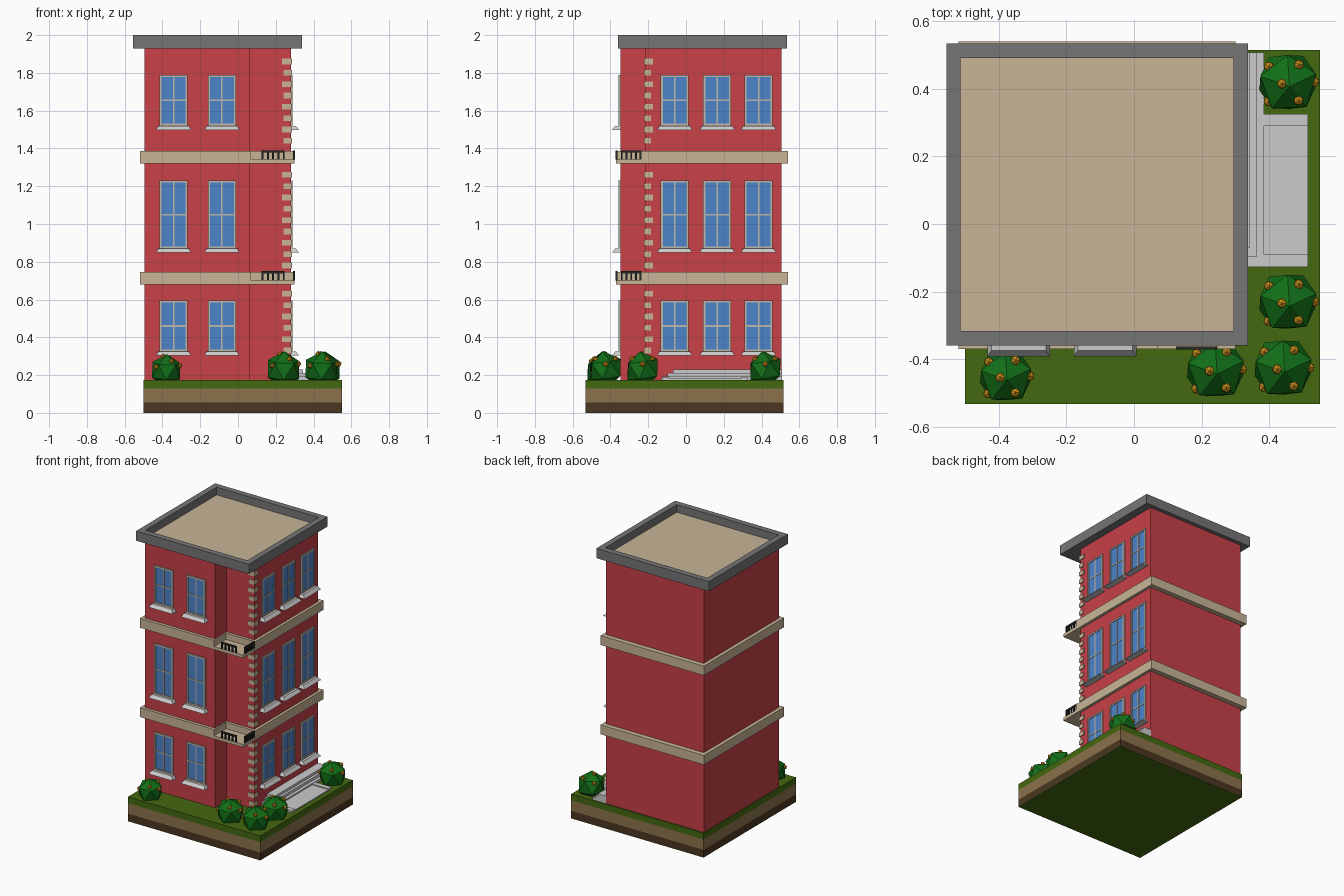
import bpy, bmesh, math
from mathutils import Matrix, Vector

if "Cube" in bpy.data.objects:
    bpy.data.objects.remove(bpy.data.objects["Cube"])


def material(name, r, g, b):
    m = bpy.data.materials.new(name)
    m.diffuse_color = (r, g, b, 1)
    m.use_nodes = True
    m.node_tree.nodes["Principled BSDF"].inputs["Base Color"].default_value = m.diffuse_color
    return m


BRICK = material("brick", .58, .052, .065)
STONE = material("sandstone", .58, .46, .31)
ROOF = material("roof_grey", .18, .18, .18)
GLASS = material("glass", .075, .23, .6)
FRAME = material("frame", .52, .48, .40)
GRASS = material("grass", .058, .14, .005)
SOIL = material("soil", .26, .17, .07)
DIRT = material("dirt", .07, .037, .015)
LEAF = material("leaf", .006, .16, .009)
FLOWER = material("flower", .6, .28, .01)
IRON = material("iron", .02, .02, .02)


def finish(name, bm, *mats):
    bmesh.ops.recalc_face_normals(bm, faces=bm.faces)
    mesh = bpy.data.meshes.new(name)
    bm.to_mesh(mesh)
    bm.free()
    for m in mats:
        if m:
            mesh.materials.append(m)
    ob = bpy.data.objects.new(name, mesh)
    bpy.context.collection.objects.link(ob)
    return ob


def boxes(name, mat, items):
    """One object made of boxes given as (x0, x1, y0, y1, z0, z1)."""
    bm = bmesh.new()
    for x0, x1, y0, y1, z0, z1 in items:
        mid = Vector((x0 + x1, y0 + y1, z0 + z1)) / 2
        size = Matrix.Diagonal((x1 - x0, y1 - y0, z1 - z0, 1))
        bmesh.ops.create_cube(bm, size=1, matrix=Matrix.Translation(mid) @ size)
    return finish(name, bm, mat)


def prism(name, mat, pts, z0, z1):
    bm = bmesh.new()
    face = bm.faces.new([bm.verts.new((x, y, z0)) for x, y in pts])
    new = bmesh.ops.extrude_face_region(bm, geom=[face])["geom"]
    bmesh.ops.translate(bm, vec=(0, 0, z1 - z0),
                        verts=[v for v in new if isinstance(v, bmesh.types.BMVert)])
    return finish(name, bm, mat)


# Layered ground plot, with a green underside
plot = (-.5, .55, -.533, .515)
boxes("ground_underside", GRASS, [(*plot, 0, .003)])
boxes("ground_dirt", DIRT, [(*plot, .003, .055)])
boxes("ground_soil", SOIL, [(*plot, .055, .13)])
boxes("ground_grass", GRASS, [(*plot, .13, .175)])


# Walls and floor bands share one notched outline
def outline(left, notch_x, right, front, notch_y, back):
    return [(left, front), (notch_x, front), (notch_x, notch_y),
            (right, notch_y), (right, back), (left, back)]


prism("walls", BRICK, outline(-.495, .06, .28, -.348, -.215, .505), .175, 1.935)

for i, z in enumerate((.68, 1.32)):
    top = z + .067
    prism(f"floor_band_{i}", STONE,
          outline(-.52, .07, .30, -.37, -.235, .54), z, top)
    boxes(f"balcony_slab_{i}", STONE, [(.07, .30, -.37, -.235, z, z + .022)])
    # Railing: one run in front, one at the side
    bars = [(.125, .247, -.372, -.362, top - .009, top + .003),
            (.291, .301, -.345, -.235, top - .009, top + .003)]
    bars += [(x, x + .01, -.372, -.362, z + .022, top - .009)
             for x in (.125, .153, .181, .209, .237)]
    bars += [(.291, .301, y, y + .01, z + .022, top - .009)
             for y in (-.345, -.32, -.295, -.27, -.245)]
    boxes(f"balcony_railing_{i}", IRON, bars)

# Roof slab with raised rim and sunken deck
bm = bmesh.new()
bmesh.ops.create_cube(bm, size=1, matrix=Matrix.Translation((-.109, .087, 1.965))
                      @ Matrix.Diagonal((.893, .893, .07, 1)))
deck = max(bm.faces, key=lambda f: f.calc_center_median().z)
bmesh.ops.inset_region(bm, faces=[deck], thickness=.06)
new = bmesh.ops.extrude_face_region(bm, geom=[deck])["geom"]
bmesh.ops.delete(bm, geom=[deck], context='FACES_ONLY')
bmesh.ops.translate(bm, vec=(0, 0, -.055),
                    verts=[v for v in new if isinstance(v, bmesh.types.BMVert)])
for f in new:
    if isinstance(f, bmesh.types.BMFace):
        f.material_index = 1
roof = finish("roof", bm, ROOF, STONE)

# Corner stones, alternating long and short
stones = []
for top, count in ((1.86, 8), (1.26, 9), (.63, 8)):
    for k in range(count):
        z = top - .06 * k
        d = .008 * (k % 2)
        stones.append((.233 + d, .287, -.222, -.176 - d, z - .015, z + .015))
boxes("corner_stones", STONE, stones)


# Windows: modelled facing -y at the origin, then placed on a wall
def window(tag, place, z0, z1):
    w, t = .074, .011
    mid = (z0 + z1) / 2
    frame = boxes("window_frame_" + tag, FRAME, [
        (-w, -w + t, -.009, .004, z0, z1), (w - t, w, -.009, .004, z0, z1),
        (-w + t, w - t, -.009, .004, z0, z0 + t),
        (-w + t, w - t, -.009, .004, z1 - t, z1),
        (-.004, .004, -.007, .004, z0 + t, z1 - t),
        (-w + t, w - t, -.0065, .004, mid - .004, mid + .004)])
    glass = boxes("window_glass_" + tag, GLASS,
                  [(-w + t, w - t, -.004, .004, z0 + t, z1 - t)])
    sill = boxes("window_sill_" + tag, None,
                 [(-.093, .093, -.044, .004, z0 - .022, z0)])
    for v in sill.data.vertices:       # slope the sill inward at the top
        if v.co.z > z0 - .01:
            v.co.x *= .87
            if v.co.y < 0:
                v.co.y = -.026
    for ob in (frame, glass, sill):
        ob.matrix_world = place


spots = [Matrix.Translation((x, -.348, 0)) for x in (-.341, -.085)]
spots += [Matrix.Translation((.28, y, 0)) @ Matrix.Rotation(math.pi / 2, 4, 'Z')
          for y in (-.06, .165, .384)]
for fl, (z0, z1) in enumerate(((.325, .595), (.87, 1.23), (1.52, 1.79))):
    for n, place in enumerate(spots):
        window(f"{fl}_{n}", place, z0, z1)

# Side steps and paved landing
boxes("side_steps", None, [(.28, .385, -.127, .508, .175, .193),
                           (.28, .362, -.097, .508, .193, .212),
                           (.28, .343, -.07, .508, .212, .23)])
boxes("paving", None, [(.385, .515, -.09, .29, .175, .183),
                       (.385, .515, -.127, -.09, .175, .19),
                       (.385, .515, .29, .325, .175, .19)])

# Low-poly bushes dotted with flowers
blooms = [(.035, .055, .06), (-.018, -.005, .085), (.035, -.06, .06),
          (.085, 0, .03), (-.06, -.06, .02), (-.06, .05, .045)]
plants = [(.455, .42, .097), (.455, -.23, .097), (.441, -.425, .097),
          (.241, -.43, .097), (-.38, -.45, .087)]
for i, (x, y, r) in enumerate(plants):
    centre = Matrix.Translation((x, y, .175 + .57 * r))
    turn = Matrix.Rotation(.35, 4, 'Z') @ Matrix.Rotation(.15, 4, 'X')
    bm = bmesh.new()
    bmesh.ops.create_icosphere(bm, subdivisions=1, radius=r, matrix=centre @ turn)
    finish(f"bush_{i}", bm, LEAF)
    bm = bmesh.new()
    for b in blooms:
        at = Vector(b).normalized() * r * .86
        bmesh.ops.create_icosphere(bm, subdivisions=1, radius=.016,
                                   matrix=centre @ Matrix.Translation(at))
    finish(f"bush_flowers_{i}", bm, FLOWER)
